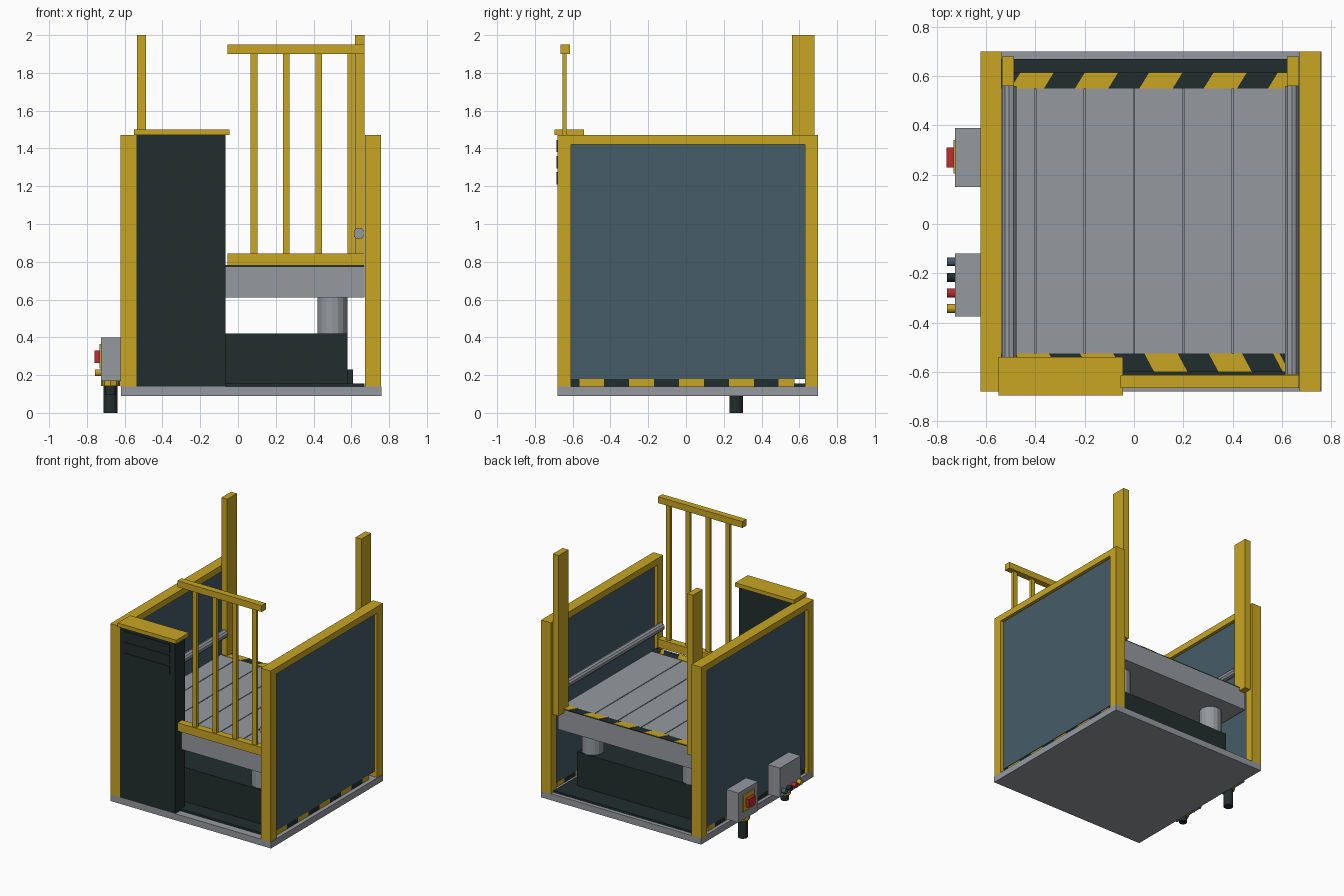
import bpy, bmesh, math

if "Cube" in bpy.data.objects:
    bpy.data.objects.remove(bpy.data.objects["Cube"])


def material(name, rgb):
    m = bpy.data.materials.new(name)
    m.diffuse_color = (*rgb, 1)
    m.use_nodes = True
    m.node_tree.nodes["Principled BSDF"].inputs["Base Color"].default_value = m.diffuse_color
    return m


YELLOW = material("safety yellow", (0.58, 0.38, 0.016))
GRAY = material("steel gray", (0.30, 0.32, 0.345))
DARK = material("charcoal", (0.016, 0.027, 0.027))
BLUE = material("panel blue", (0.061, 0.107, 0.14))
RED = material("button red", (0.52, 0.025, 0.025))


def finish(name, bm, mat):
    bmesh.ops.recalc_face_normals(bm, faces=bm.faces)
    me = bpy.data.meshes.new(name)
    bm.to_mesh(me)
    bm.free()
    me.materials.append(mat)
    ob = bpy.data.objects.new(name, me)
    bpy.context.collection.objects.link(ob)
    return ob


def add_box(bm, x0, x1, y0, y1, z0, z1, shear=0):
    """Box whose +y side can be shifted along x."""
    v = [bm.verts.new((x + (shear if y == y1 else 0), y, z))
         for z in (z0, z1) for x, y in ((x0, y0), (x1, y0), (x1, y1), (x0, y1))]
    for f in ((3, 2, 1, 0), (4, 5, 6, 7), (0, 1, 5, 4), (1, 2, 6, 5), (2, 3, 7, 6), (3, 0, 4, 7)):
        bm.faces.new([v[i] for i in f])


def boxes(name, mat, *dims):
    bm = bmesh.new()
    for d in dims:
        add_box(bm, *d)
    return finish(name, bm, mat)


def cylinder(name, mat, loc, r, length, axis="z", sides=12):
    bm = bmesh.new()
    bmesh.ops.create_cone(bm, cap_ends=True, segments=sides, radius1=r, radius2=r, depth=length)
    ob = finish(name, bm, mat)
    ob.location = loc
    if axis == "y":
        ob.rotation_euler.x = math.pi / 2
    if axis == "x":
        ob.rotation_euler.y = math.pi / 2
    return ob


CX = 0.067  # centre plane of the lift

# Base plate and floor
boxes("base_plate", GRAY, (-0.62, 0.76, -0.68, 0.70, 0.09, 0.14))
boxes("floor_mat", DARK, (-0.54, 0.67, -0.62, 0.67, 0.14, 0.155))

# Lifting mechanism housing and columns
boxes("mechanism_housing", DARK, (-0.45, 0.58, -0.50, 0.51, 0.155, 0.42))
boxes("housing_ledge", DARK, (-0.48, 0.61, -0.40, 0.40, 0.155, 0.23))
for sx in (-1, 1):
    for y in (-0.41, 0.43):
        cylinder("lift_column", GRAY, (CX + sx * 0.433, y, 0.515), 0.08, 0.19, sides=16)

# Side walls: frame, panel, striped skirt and handrail, mirrored about the centre
for side, s in (("left", -1), ("right", 1)):
    def span(a, b):
        return sorted((CX + s * a, CX + s * b))

    o = span(0.605, 0.69)
    boxes(side + "_wall_frame", YELLOW,
          (*o, -0.68, -0.61, 0.14, 1.47), (*o, 0.63, 0.70, 0.14, 1.47),
          (*o, -0.61, 0.63, 1.42, 1.47))
    boxes(side + "_wall_panel", BLUE, (*span(0.63, 0.665), -0.61, 0.63, 0.18, 1.42))
    edges = [-0.61] + [-0.565 + 0.132 * i for i in range(9)] + [0.575]
    for mat, start in ((DARK, 0), (YELLOW, 1)):
        boxes(side + "_skirt_stripes", mat,
              *[(*span(0.635, 0.66), edges[i], edges[i + 1], 0.14, 0.18)
                for i in range(start, len(edges) - 1, 2)])
    cylinder(side + "_handrail", GRAY, (CX + s * 0.573, -0.025, 0.95), 0.03, 1.17, "y", 10)
    # Tall rear post carried by the platform
    boxes(side + "_rear_post", YELLOW, (*span(0.553, 0.603), 0.56, 0.68, 0.75, 2.0))

# Platform with planked deck
boxes("platform", GRAY, (-0.54, 0.67, -0.60, 0.615, 0.61, 0.773))
seams = [-0.54, -0.4, -0.2, 0, 0.2, 0.4, 0.67]
boxes("deck_planks", GRAY,
      *[(a + 0.003, b - 0.003, -0.525, 0.55, 0.773, 0.78) for a, b in zip(seams, seams[1:])])

# Diagonal warning strips at both ends of the deck
for end, y0, y1, first in (("front", -0.60, -0.525, -0.44), ("rear", 0.55, 0.615, -0.50)):
    boxes(end + "_strip_base", DARK, (-0.54, 0.67, y0, y1, 0.773, 0.78))
    boxes(end + "_strip_stripes", YELLOW,
          *[(first + 0.261 * i, min(first + 0.261 * i + 0.135, 0.63), y0, y1, 0.78, 0.783,
             0.04 if end == "rear" else -0.04) for i in range(5)])

# Control column with louvres and cap
boxes("control_column", DARK, (-0.54, -0.065, -0.68, -0.56, 0.14, 1.47))
boxes("column_louvres", DARK,
      *[(-0.50, -0.11, -0.686, -0.68, z, z + 0.065) for z in (1.21, 1.295, 1.38)])
boxes("column_cap", YELLOW, (-0.55, -0.045, -0.695, -0.54, 1.47, 1.50))

# Front gate
boxes("gate_rails", YELLOW, (-0.055, 0.67, -0.665, -0.61, 0.78, 0.845),
      (-0.055, 0.67, -0.665, -0.615, 1.90, 1.95))
boxes("gate_bars", YELLOW,
      *[(x - 0.018, x + 0.018, -0.655, -0.632, 0.845, 1.90) for x in (0.085, 0.255, 0.428, 0.598)])

# Emergency stop box and push-button box on the left wall
for name, y0, y1 in (("stop_box", 0.15, 0.39), ("button_box", -0.375, -0.12)):
    boxes(name, GRAY, (-0.725, -0.62, y0, y1, 0.17, 0.40))
boxes("stop_plate", YELLOW, (-0.733, -0.725, 0.205, 0.34, 0.235, 0.365))
boxes("stop_button", RED, (-0.76, -0.733, 0.23, 0.31, 0.265, 0.33))
for name, mat, y in (("blue", BLUE, -0.153), ("black", DARK, -0.217),
                     ("red", RED, -0.28), ("yellow", YELLOW, -0.342)):
    cylinder(name + "_push_button", mat, (-0.741, y, 0.213), 0.018, 0.034, "x")

# Cable glands under the boxes
for y, bottom, r in ((0.265, 0.0, 0.036), (-0.25, 0.095, 0.03)):
    cylinder("gland_nut", YELLOW, (-0.675, y, 0.157), r + 0.015, 0.03, sides=8)
    cylinder("cable_gland", DARK, (-0.675, y, (bottom + 0.142) / 2), r, 0.142 - bottom)
